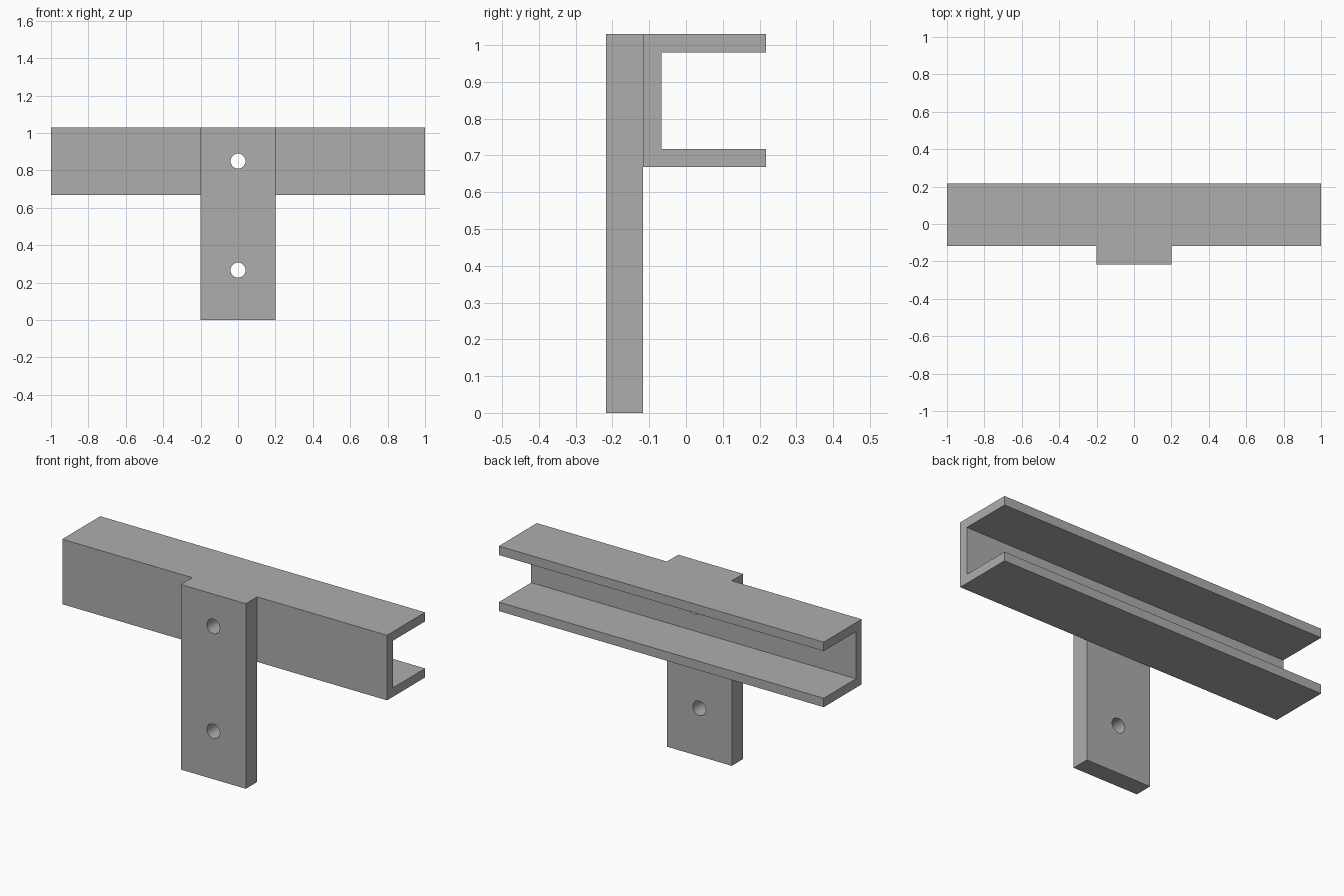
import bpy, bmesh, math
from mathutils import Matrix

if "Cube" in bpy.data.objects:
    bpy.data.objects.remove(bpy.data.objects["Cube"])

grey = bpy.data.materials.new("plain_grey")
grey.diffuse_color = (0.42, 0.42, 0.42, 1)
grey.use_nodes = True
grey.node_tree.nodes["Principled BSDF"].inputs["Base Color"].default_value = grey.diffuse_color

TOP, BOTTOM = 1.03, 0.668      # channel height range
FRONT, SEAM, BACK = -0.217, -0.117, 0.217
WALL = 0.05


def make_object(name, bm):
    bmesh.ops.recalc_face_normals(bm, faces=bm.faces)
    mesh = bpy.data.meshes.new(name)
    bm.to_mesh(mesh)
    bm.free()
    mesh.materials.append(grey)
    obj = bpy.data.objects.new(name, mesh)
    bpy.context.collection.objects.link(obj)
    return obj


def extrude_x(name, profile, half):
    """Extrude a (y, z) profile from -half to +half along x."""
    bm = bmesh.new()
    face = bm.faces.new([bm.verts.new((-half, y, z)) for y, z in profile])
    side = bmesh.ops.extrude_face_region(bm, geom=[face])["geom"]
    verts = [v for v in side if isinstance(v, bmesh.types.BMVert)]
    bmesh.ops.translate(bm, verts=verts, vec=(2 * half, 0, 0))
    return make_object(name, bm)


def apply_boolean(target, other, operation):
    mod = target.modifiers.new(operation.lower(), 'BOOLEAN')
    mod.object, mod.operation, mod.solver = other, operation, 'EXACT'
    bpy.context.view_layer.objects.active = target
    bpy.ops.object.modifier_apply(modifier=mod.name)
    bpy.data.objects.remove(other)


# Horizontal C-channel, open at the back
inner = SEAM + WALL
channel = extrude_x("channel_bracket", [
    (SEAM, BOTTOM), (BACK, BOTTOM), (BACK, BOTTOM + WALL), (inner, BOTTOM + WALL),
    (inner, TOP - WALL), (BACK, TOP - WALL), (BACK, TOP), (SEAM, TOP)], 1.0)

# Upright mounting plate, fused to the channel front
plate = extrude_x("mounting_plate", [
    (FRONT, 0), (SEAM, 0), (SEAM, TOP), (FRONT, TOP)], 0.2)
apply_boolean(channel, plate, 'UNION')

# Bolt holes
for z in (0.85, 0.267):
    bm = bmesh.new()
    bmesh.ops.create_cone(
        bm, cap_ends=True, segments=32, radius1=0.04, radius2=0.04, depth=0.3,
        matrix=Matrix.Translation((0, -0.15, z)) @ Matrix.Rotation(math.pi / 2, 4, 'X'))
    cutter = make_object("hole_cutter", bm)
    cutter.hide_render = True
    apply_boolean(channel, cutter, 'DIFFERENCE')

# Smooth hole walls, sharp edges elsewhere
channel.select_set(True)
bpy.context.view_layer.objects.active = channel
bpy.ops.object.shade_smooth_by_angle(angle=math.radians(30))
